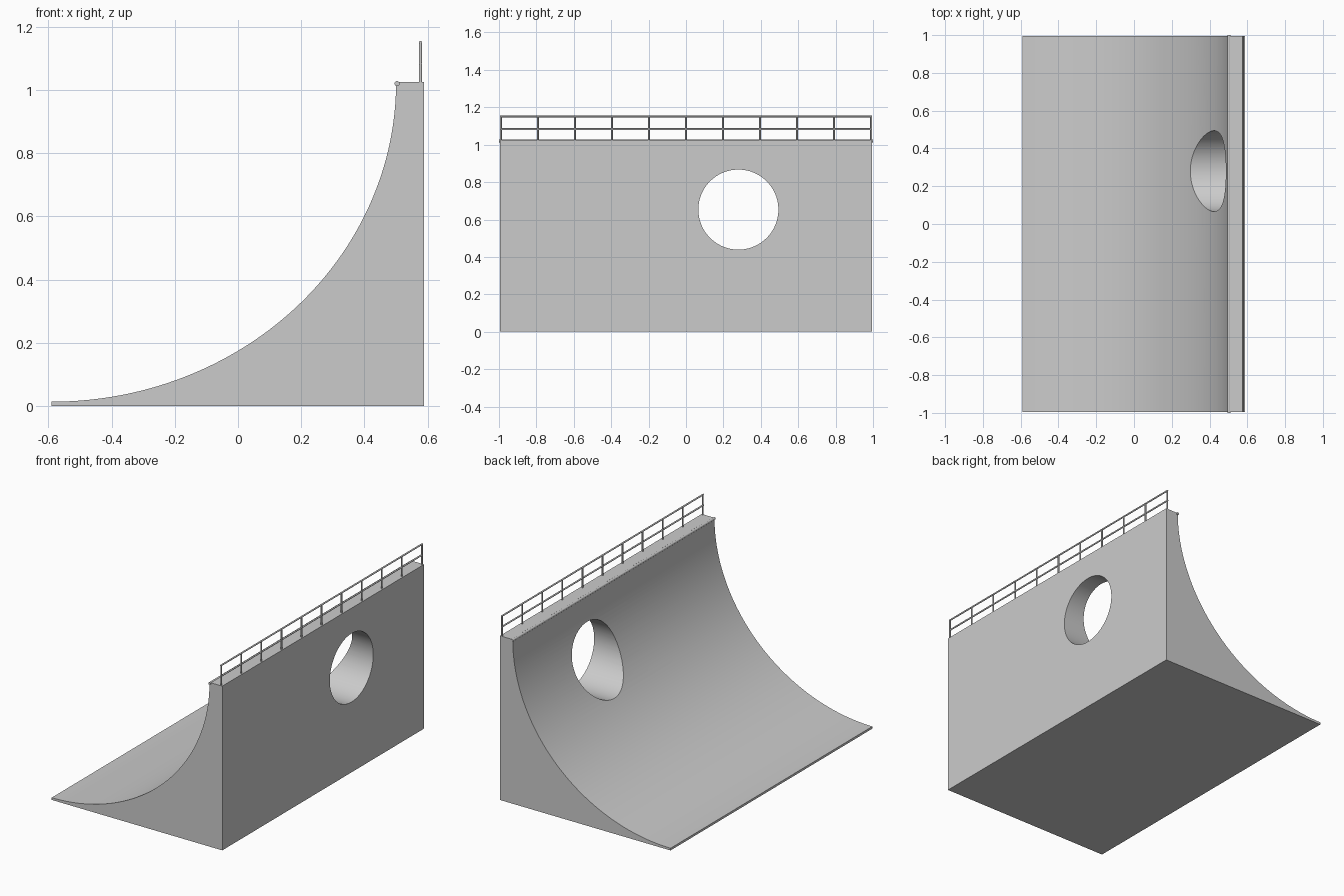
import bpy, bmesh, math
from mathutils import Vector

if "Cube" in bpy.data.objects:
    bpy.data.objects.remove(bpy.data.objects["Cube"])

grey = bpy.data.materials.new("plain grey")
grey.diffuse_color = (0.6, 0.6, 0.6, 1)
grey.use_nodes = True
grey.node_tree.nodes["Principled BSDF"].inputs["Base Color"].default_value = grey.diffuse_color


def make_object(name, bm, angle=30):
    bmesh.ops.recalc_face_normals(bm, faces=bm.faces)
    me = bpy.data.meshes.new(name)
    bm.to_mesh(me)
    bm.free()
    me.materials.append(grey)
    ob = bpy.data.objects.new(name, me)
    bpy.context.collection.objects.link(ob)
    smooth(ob, angle)
    return ob


def smooth(ob, angle=30):
    bpy.ops.object.select_all(action='DESELECT')
    ob.select_set(True)
    bpy.context.view_layer.objects.active = ob
    bpy.ops.object.shade_smooth_by_angle(angle=math.radians(angle))


def add_rod(bm, a, b, r, sides=12):
    a, b = Vector(a), Vector(b)
    d = b - a
    m = d.to_track_quat('Z', 'Y').to_matrix().to_4x4()
    m.translation = (a + b) / 2
    bmesh.ops.create_cone(bm, cap_ends=True, segments=sides, radius1=r,
                          radius2=r, depth=d.length, matrix=m)


HALF = 0.995              # half width of the ramp
X0, X1, BACK = -0.59, 0.50, 0.588
LIP, TOP = 0.014, 1.025

# Ramp body: quarter-ellipse profile swept along y
STEPS = 64
profile = [(X0, 0)]
for i in range(STEPS + 1):
    t = math.pi / 2 * i / STEPS
    profile.append((X0 + (X1 - X0) * math.sin(t),
                    TOP - (TOP - LIP) * math.cos(t)))
profile += [(BACK, TOP), (BACK, 0)]
bm = bmesh.new()
face = bm.faces.new([bm.verts.new((x, -HALF, z)) for x, z in profile])
ext = bmesh.ops.extrude_face_region(bm, geom=[face])
bmesh.ops.translate(bm, vec=(0, 2 * HALF, 0),
                    verts=[v for v in ext['geom'] if isinstance(v, bmesh.types.BMVert)])
ramp = make_object("ramp_body", bm)

# Round hole through the upper ramp
bm = bmesh.new()
add_rod(bm, (-0.3, 0.28, 0.653), (0.9, 0.28, 0.653), 0.214, 96)
cutter = make_object("hole_cutter", bm)
cutter.hide_render = True
mod = ramp.modifiers.new("hole", 'BOOLEAN')
mod.operation = 'DIFFERENCE'
mod.solver = 'EXACT'
mod.object = cutter
bpy.context.view_layer.objects.active = ramp
bpy.ops.object.modifier_apply(modifier=mod.name)
bpy.data.objects.remove(cutter)
smooth(ramp)

# Coping pipe along the deck edge
bm = bmesh.new()
add_rod(bm, (0.503, -1, 1.02), (0.503, 1, 1.02), 0.008, 16)
make_object("coping", bm, 40)

# Safety railing: eleven posts and two horizontal bars
RX, R = 0.577, 0.005
bm = bmesh.new()
for i in range(11):
    y = -0.99 + 0.198 * i
    add_rod(bm, (RX, y, TOP - 0.005), (RX, y, 1.15), R)
make_object("railing_posts", bm, 40)
bm = bmesh.new()
for z in (1.083, 1.15):
    add_rod(bm, (RX, -HALF, z), (RX, HALF, z), R)
make_object("railing_bars", bm, 40)
